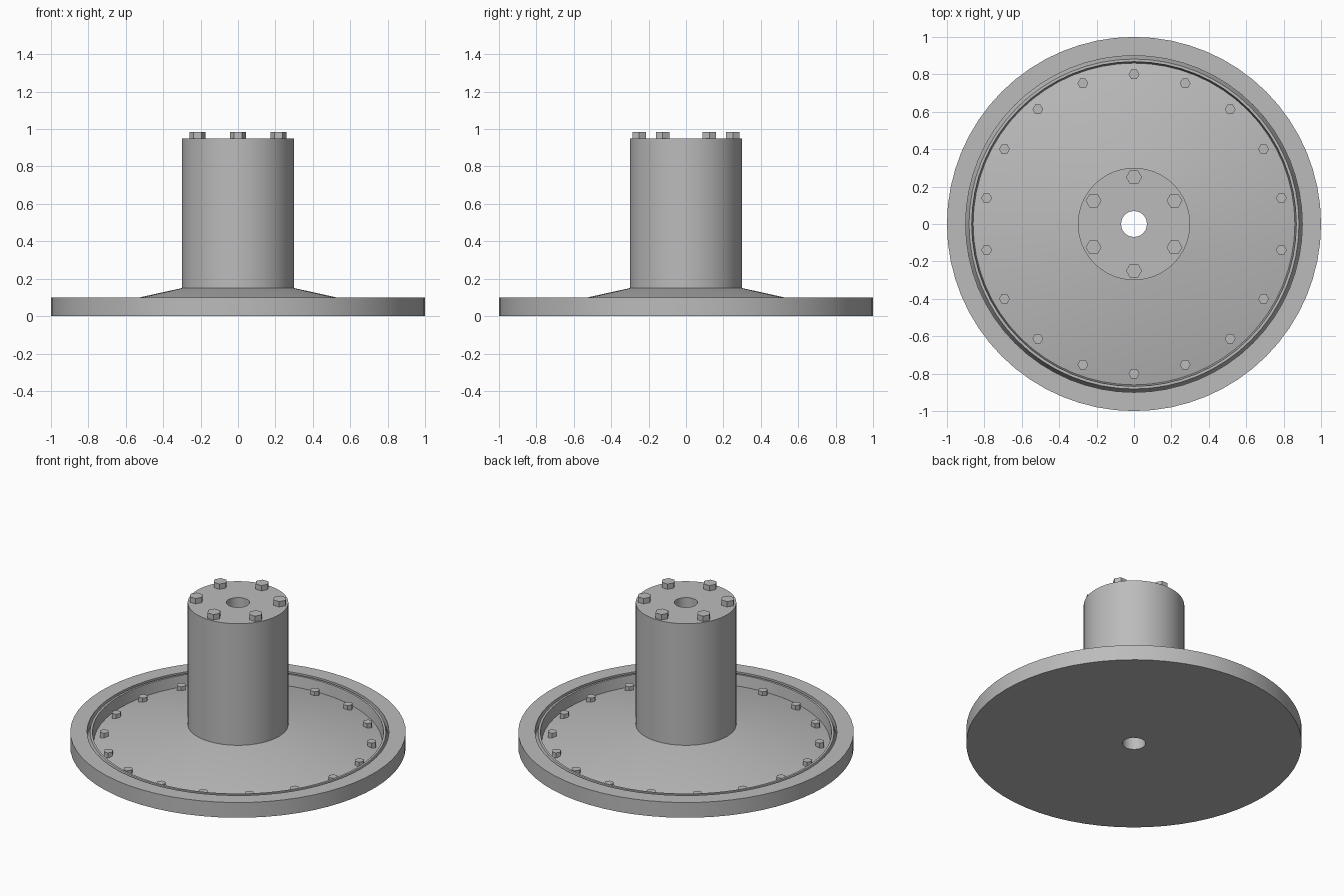
import bpy, bmesh
from math import cos, sin, tau, radians

cube = bpy.data.objects.get("Cube")
if cube:
    bpy.data.objects.remove(cube, do_unlink=True)

steel = bpy.data.materials.new("grey_steel")
steel.use_nodes = True
steel.diffuse_color = (0.5, 0.5, 0.5, 1)
steel.node_tree.nodes["Principled BSDF"].inputs["Base Color"].default_value = (0.5, 0.5, 0.5, 1)


def add_object(name, bm):
    bmesh.ops.recalc_face_normals(bm, faces=bm.faces)
    mesh = bpy.data.meshes.new(name)
    bm.to_mesh(mesh)
    bm.free()
    mesh.materials.append(steel)
    obj = bpy.data.objects.new(name, mesh)
    bpy.context.collection.objects.link(obj)
    return obj


def lathe(name, profile, sides=64):
    """Turn (radius, height) points into a solid with flat end caps."""
    bm = bmesh.new()
    rings = [[bm.verts.new((r * cos(tau * i / sides), r * sin(tau * i / sides), z))
              for i in range(sides)] for r, z in profile]
    for low, high in zip(rings, rings[1:]):
        for i in range(sides):
            j = (i + 1) % sides
            bm.faces.new((low[i], low[j], high[j], high[i]))
    bm.faces.new(rings[0][::-1])
    bm.faces.new(rings[-1])
    return add_object(name, bm)


def activate(obj):
    bpy.ops.object.select_all(action='DESELECT')
    obj.select_set(True)
    bpy.context.view_layer.objects.active = obj


def bolt_circle(name, count, circle, radius, bottom, top):
    """Hexagonal heads spaced evenly around a circle, all turned the same way."""
    for k in range(count):
        a = tau / 4 + tau * k / count
        head = lathe(f"{name}_{k + 1}", [(radius, bottom), (radius, top)], 6)
        head.location = (circle * cos(a), circle * sin(a), 0)


# Base plate: raised rim, narrow seal groove, sunken conical floor
base = lathe("base_plate", [
    (1, 0), (1, 0.1), (0.9, 0.1), (0.9, 0.05), (0.882, 0.098),
    (0.868, 0.098), (0.86, 0.026), (0.3, 0.15)])

# Central hub
hub = lathe("hub", [(0.3, 0.15), (0.3, 0.95)])

# Bore through hub and plate
bore = lathe("bore_cutter", [(0.07, -0.1), (0.07, 1.1)], 16)
for part in (base, hub):
    activate(part)
    cut = part.modifiers.new("bore", 'BOOLEAN')
    cut.operation = 'DIFFERENCE'
    cut.solver = 'EXACT'
    cut.object = bore
    bpy.ops.object.modifier_apply(modifier=cut.name)
    bpy.ops.object.shade_smooth_by_angle(angle=radians(30))
bpy.data.objects.remove(bore, do_unlink=True)

# Bolt heads
bolt_circle("hub_bolt", 6, 0.25, 0.042, 0.94, 0.985)
bolt_circle("plate_bolt", 18, 0.8, 0.029, 0.025, 0.07)
